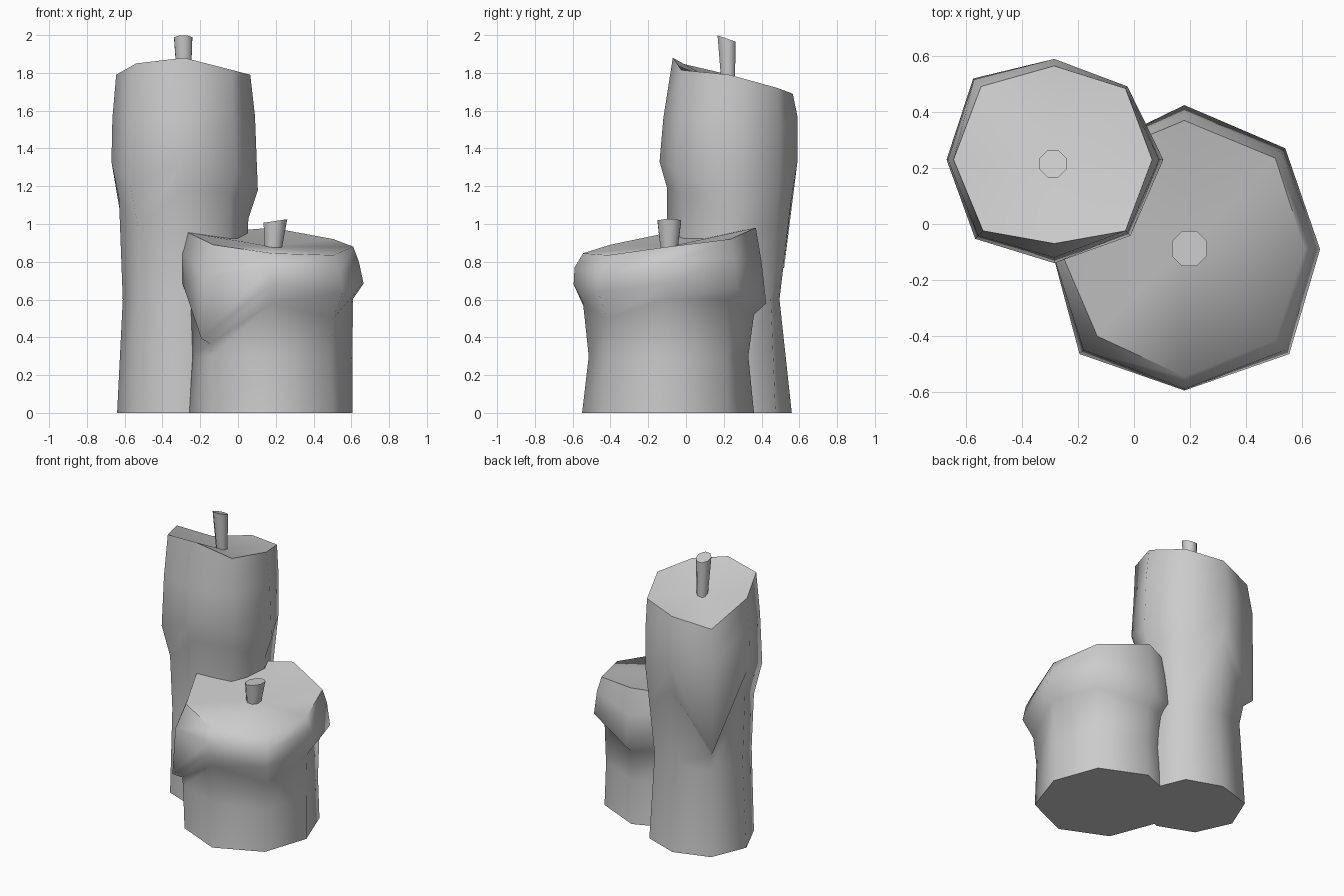
import bpy, bmesh, math
from mathutils import Vector

if "Cube" in bpy.data.objects:
    bpy.data.objects.remove(bpy.data.objects["Cube"])


def finish(name, bm):
    bmesh.ops.recalc_face_normals(bm, faces=bm.faces)
    me = bpy.data.meshes.new(name)
    bm.to_mesh(me)
    bm.free()
    ob = bpy.data.objects.new(name, me)
    bpy.context.collection.objects.link(ob)
    bpy.ops.object.select_all(action='DESELECT')
    ob.select_set(True)
    bpy.context.view_layer.objects.active = ob
    bpy.ops.object.shade_smooth_by_angle(angle=math.radians(65))
    return ob


def skin(bm, rings):
    for a, b in zip(rings, rings[1:]):
        for i in range(8):
            j = (i + 1) % 8
            bm.faces.new((a[i], a[j], b[j], b[i]))


def candle(name, cx, cy, base, waist, tuck, lip, mid, rim, well):
    """Each level is (radii, heights): one number, or eight starting at +x, counter-clockwise."""
    bm = bmesh.new()
    rings = []
    for radii, heights in (base, waist, tuck, lip, mid, rim):
        ring = []
        for i in range(8):
            a = i * math.pi / 4
            r = radii[i] if isinstance(radii, tuple) else radii
            z = heights[i] if isinstance(heights, tuple) else heights
            ring.append(bm.verts.new((cx + r * math.cos(a), cy + r * math.sin(a), z)))
        rings.append(ring)
    skin(bm, rings)
    bm.faces.new(rings[0])
    # melted well sinks from the rim to the wick
    c = bm.verts.new(well)
    for i in range(8):
        bm.faces.new((rings[-1][i], rings[-1][(i + 1) % 8], c))
    return finish(name, bm)


def wick(name, bottom, top, r0, r1, slope):
    """Flared eight-sided wick; slope tilts the cut top along x and y."""
    bm = bmesh.new()
    rings = []
    for p, r, s in ((bottom, r0, (0, 0)), (top, r1, slope)):
        ring = []
        for i in range(8):
            a = i * math.pi / 4 + math.pi / 8
            dx, dy = r * math.cos(a), r * math.sin(a)
            ring.append(bm.verts.new(Vector(p) + Vector((dx, dy, dx * s[0] + dy * s[1]))))
        rings.append(ring)
    skin(bm, rings)
    for ring in rings:
        bm.faces.new(ring)
    return finish(name, bm)


# Tall candle, with a long drip at the back left
candle("tall_candle", -0.285, 0.23,
       base=((.345, .345, .33, .355, .355, .345, .34, .345), 0),
       waist=((.32, .31, .265, .32, .325, .33, .33, .33), 0.6),
       tuck=((.34, .345, .33, .345, .345, .345, .33, .345),
             (1.03, .97, 1.15, .73, 1.13, .98, 1.19, 1.16)),
       lip=((.39, .37, .36, .41, .385, .40, .37, .385),
            (1.18, 1.22, 1.33, .77, 1.33, 1.20, 1.33, 1.29)),
       mid=((.375, .37, .36, .405, .38, .385, .35, .37),
            (1.57, 1.52, 1.57, 1.42, 1.56, 1.56, 1.56, 1.56)),
       rim=((.35, .36, .335, .37, .36, .36, .30, .36),
            (1.79, 1.72, 1.69, 1.64, 1.79, 1.85, 1.88, 1.815)),
       well=(-0.285, 0.22, 1.72))

# Short candle, with a drip at the front left
candle("short_candle", 0.18, -0.09,
       base=((.425, .44, .45, .45, .44, .45, .46, .45), 0),
       waist=((.425, .43, .42, .43, .42, .46, .425, .44), 0.3),
       tuck=((.43, .44, .45, .44, .43, .465, .455, .46),
             (.605, .60, .52, .55, .58, .365, .58, .50)),
       lip=((.485, .51, .515, .49, .475, .53, .505, .53),
            (.685, .66, .58, .65, .69, .395, .68, .64)),
       mid=((.46, .49, .49, .48, .475, .51, .50, .51),
            (.80, .82, .80, .84, .85, .72, .77, .74)),
       rim=((.43, .46, .46, .46, .445, .44, .455, .46),
            (.88, .92, .98, .955, .955, .89, .845, .835)),
       well=(0.18, -0.09, 0.88))

# Wicks
wick("tall_wick", (-0.285, 0.225, 1.68), (-0.29, 0.215, 1.982), 0.035, 0.052, (0, -0.35))
wick("short_wick", (0.185, -0.09, 0.84), (0.198, -0.088, 1.016), 0.045, 0.068, (0.15, 0))
